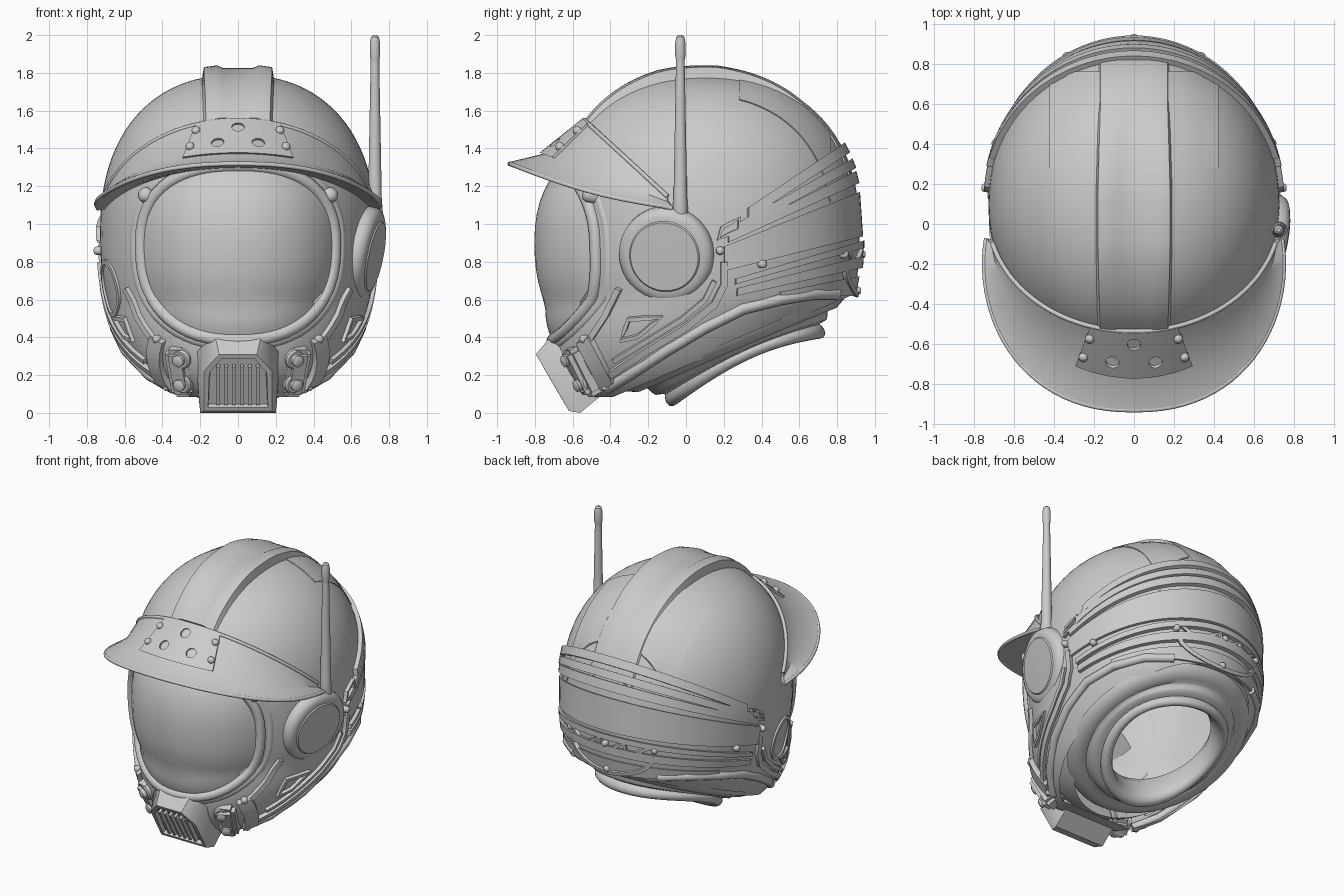
import bpy, bmesh, math
from math import sin, cos, pi, radians, sqrt
from mathutils import Vector, Matrix

if "Cube" in bpy.data.objects:
    bpy.data.objects.remove(bpy.data.objects["Cube"])

grey = bpy.data.materials.new("light_grey")
grey.diffuse_color = (0.6, 0.6, 0.6, 1)
grey.use_nodes = True
grey.node_tree.nodes["Principled BSDF"].inputs["Base Color"].default_value = grey.diffuse_color
CZ, P, RX, RY = 0.95, 2.3, 0.73, 0.82

# --- shell surface: slice radius, slice centre and projections onto it ---
def rh(z):
    d = abs(z - CZ) / (0.84 if z > CZ else 0.95)
    return max(0, 1 - d ** P) ** (1 / P)
def cy(z): return 0.1 - 0.5 * max(0, 0.6 - z)
def push(p, off):
    n = Vector((p.x / RX**2, (p.y - cy(p.z)) / RY**2, (p.z - CZ) / 0.8)).normalized()
    return p + n * off
def side(y, z, off):
    q = rh(z) ** 2 - ((y - cy(z)) / RY) ** 2
    return push(Vector((RX * sqrt(max(q, 0)), y, z)), off)
def front(x, z, off, s=-1):
    q = rh(z) ** 2 - (x / RX) ** 2
    return push(Vector((x, cy(z) + s * RY * sqrt(max(q, 0)), z)), off)
def back(x, z, off): return front(x, z, off, 1)
def top(x, y, off):
    r = min(1, sqrt((x / RX) ** 2 + ((y - 0.1) / RY) ** 2))
    return push(Vector((x, y, CZ + 0.84 * (1 - r ** P) ** (1 / P))), off)
def tilt(phi, a, b, off):
    """Point at azimuth phi where the shell meets the plane z = a + b*y."""
    z = 1.1
    for _ in range(40):
        z = 0.6 * z + 0.4 * (a + b * (cy(z) + (RY * rh(z) + off) * sin(phi)))
    r = rh(z)
    return Vector(((RX * r + off) * cos(phi), cy(z) + (RY * r + off) * sin(phi), z))

# --- mesh helpers ---
def finish(name, bm, angle=35, flip=False):
    bmesh.ops.recalc_face_normals(bm, faces=bm.faces)
    if flip: bmesh.ops.reverse_faces(bm, faces=bm.faces)
    me = bpy.data.meshes.new(name)
    bm.to_mesh(me)
    bm.free()
    me.materials.append(grey)
    for p in me.polygons: p.use_smooth = True
    me.set_sharp_from_angle(angle=radians(angle))
    ob = bpy.data.objects.new(name, me)
    bpy.context.collection.objects.link(ob)
    return ob

def grid(name, rows, loop=True, cyclic=False, caps=True, angle=35):
    bm = bmesh.new()
    vs = [[bm.verts.new(p) for p in r] for r in rows]
    n, m = len(vs), len(vs[0])
    for i in range(n if cyclic else n - 1):
        for j in range(m if loop else m - 1):
            a, b = vs[i], vs[(i + 1) % n]
            bm.faces.new((a[j], a[(j + 1) % m], b[(j + 1) % m], b[j]))
    if caps and loop and not cyclic:
        bm.faces.new(vs[0]); bm.faces.new(vs[-1])
    return finish(name, bm, angle)

def lathe(name, prof, loc, axis=(0, 0, 1), sx=1, n=40, angle=35):
    m = Matrix.Translation(loc) @ Vector(axis).to_track_quat('Z', 'Y').to_matrix().to_4x4()
    rows = [[m @ Vector((r * sx * cos(2*pi*i/n), r * sin(2*pi*i/n), h)) for i in range(n)] for r, h in prof]
    return grid(name, rows, caps=prof[0][0] < 0.3 and prof[-1][0] < 0.2, angle=angle)

def stud(name, p, axis, r=0.022):
    return lathe(name, [(r, -0.03), (r, r*.4), (r*.75, r*.8), (r*.3, r)], p, axis, n=14, angle=60)

def ribbon(name, pts, w, off, f=side, closed=False, signs=(1, -1)):
    """Flat raised strip laid along a 2D path on the shell."""
    pts = [Vector(p) for p in pts]
    path = []
    for a, b in zip(pts, pts[1:] + pts[:1] if closed else pts[1:]):
        k = max(1, int((b - a).length / 0.05))
        path += [a.lerp(b, i / k) for i in range(k)]
    if not closed: path.append(pts[-1])
    n = len(path)
    for s in signs:
        rows = []
        for i, p in enumerate(path):
            q0 = path[i - 1] if closed or i else p
            q1 = path[(i + 1) % n] if closed or i < n - 1 else p
            t = (q1 - q0).normalized()
            d = Vector((-t.y, t.x)) * w / 2
            sec = [f(*(p + d), -0.02), f(*(p + d), off), f(*(p - d), off), f(*(p - d), -0.02)]
            rows.append([Vector((s * v.x, v.y, v.z)) for v in sec])
        grid(name, rows, cyclic=closed)

def tube(name, pts, r, cyclic=False):
    c = bpy.data.curves.new(name, 'CURVE')
    c.dimensions, c.bevel_depth, c.bevel_resolution, c.use_fill_caps = '3D', r, 3, True
    sp = c.splines.new('POLY')
    sp.points.add(len(pts) - 1)
    for q, p in zip(sp.points, pts): q.co = (*p, 1)
    sp.use_cyclic_u, sp.use_smooth = cyclic, True
    c.materials.append(grey)
    ob = bpy.data.objects.new(name, c)
    bpy.context.collection.objects.link(ob)
    bpy.context.view_layer.objects.active = ob
    ob.select_set(True)
    bpy.ops.object.convert(target='MESH')
    bpy.context.object.select_set(False)

# --- main shell and inner liner, open at the tilted neck plane ---
for name, k in (("helmet_shell", 1), ("inner_liner", .92)):
    bm = bmesh.new()
    bmesh.ops.create_uvsphere(bm, u_segments=72, v_segments=48, radius=1)
    for v in bm.verts:
        s, phi = v.co.z, math.atan2(v.co.y, v.co.x)
        z = CZ + (0.84 if s > 0 else 0.95) * math.copysign(min(1, abs(s)) ** (2 / P), s)
        r = rh(z)
        v.co = (k * RX * r * cos(phi), cy(z) + k * RY * r * sin(phi), CZ + k * (z - CZ))
    for co, no in (((0, 0, 0.249), (0, 0.426, -1)), ((0, 0, 0.085), (0, 0, -1))):
        bmesh.ops.bisect_plane(bm, geom=bm.verts[:] + bm.edges[:] + bm.faces[:], plane_co=co, plane_no=no, clear_outer=True)
    # close the small flat area under the chin
    low = sorted((v for v in bm.verts if v.co.z < 0.0851), key=lambda v: math.atan2(v.co.x, -v.co.y - .2))
    if len(low) > 2 and k == 1: bm.faces.new(low)
    finish(name, bm, flip=k < 1)

# --- neck rolls and hole, bent up under the sides ---
neck = lathe("neck_ring", [(.65, -.03), (.63, .0), (.57, .03), (.53, .02), (.515, .035), (.505, .06), (.49, .08), (.46, .088),
      (.445, .095), (.452, .115), (.455, .14), (.447, .165), (.43, .18), (.405, .182), (.385, .165), (.375, .14),
      (.37, .08), (.37, -.02), (.40, -.08)], (0, .26, .36), (0, .39, -.92), sx=0.92, n=64, angle=60)
for v in neck.data.vertices:
    h = (v.co - Vector((0, .26, .36))).dot(Vector((0, .39, -.92)))
    v.co.z += .09 * sin(pi * min(1, max(0, (v.co.y + .1) / .95))) * min(1, max(0, (h - .02) / .13))
for s in (1, -1):
    rim = [(-.42, .13), (-.3, .2), (-.1, .33), (.1, .45), (.3, .55), (.5, .6), (.68, .63), (.8, .63)]
    tube("lower_rim", [Vector((s * p.x, p.y, p.z)) for p in (side(y, z, 0) for y, z in rim)], 0.03)

# --- crown ridge fading to the back, and rear crown panels ---
rows = []
for i in range(41):
    t = 0.72 + i / 40 * 2.05
    h = min(1, 0.3 + i / 16, max(.15, 1 - (i - 18) / 14))
    rows.append([top(x, 0.1 - RY * cos(t), k * h if k > 0 else k) for x, k in
                 ((-.2, -.02), (-.165, .055), (-.1, .055), (-.075, .038), (.075, .038), (.1, .055), (.165, .055), (.2, -.02))])
grid("crown_ridge", rows)
for s in (1, -1):
    grid("crown_panel", [[top(s * x, .28 + i * .04, k) for x, k in ((.15, -.02), (.15, .006), (.24, .006), (.33, .006), (.42, .006), (.42, -.02))]
                         for i in range(13)])

# --- face visor and frame ---
def outline(r, t, e=2 / 2.4):
    c, s = cos(t), sin(t)
    return (.495 * r * math.copysign(abs(c) ** e, c) * (1 + .06 * s), .845 + .445 * r * math.copysign(abs(s) ** e, s))
N = 64
rows = [[front(*outline(r, 2*pi*j/N), 0.08 * (1 - r ** 2.5) + 0.004) for j in range(N)] for r in (.01, .15, .3, .45, .6, .72, .83, .92, 1)]
grid("visor_glass", rows, angle=60)
tube("visor_frame", [front(*outline(1.04, 2*pi*j/N), -0.004) for j in range(N)], 0.034, True)
tube("outer_face_frame", [front(*outline(1.13, 2*pi*j/N), -0.03) for j in range(N)], 0.036, True)
for s in (1, -1):
    stud("frame_tab", front(s * .48, 1.15, .01), (s * .4, -1, .3), .04)

# --- cap brim lofted along its arc, with edge beads ---
def T(a, o): return tilt(a - pi/2, 1.055, -.92, o)
def M(a, o): return tilt(a - pi/2, 1.08, -.385, o + .1 * max(0, cos(a * 1.2)))
def O(a, dz=0):
    y = -.2 - .733 * cos(a)
    sag = .03 * sin(pi * min(1, max(0, (-y - .1) / .83)))
    return Vector((.75 * math.copysign(abs(sin(a)) ** .88, a), y, 1.073 - .274 * y + dz - sag))
rows, bead, edge = [], [], []
for i in range(49):
    a = radians(-100 + i * 200 / 48)
    b = a * .76
    rows.append([T(b, .015), M(b, .015), O(a), O(a, -.02), tilt(b - pi/2, 1.045, -.385, -.02), T(b, -.03)])
    bead.append(T(b, .012)); edge.append(O(a, -.01))
grid("cap_brim", rows)
tube("brim_top_bead", bead, 0.012)
tube("brim_edge_bead", edge, 0.012)

# forehead plate with three vent holes
rows = [[T(a, .03), M(a, .035), M(a, -.01), T(a, -.02)] for a in (-.38 + i * .0475 for i in range(17))]
plate = grid("forehead_plate", rows)
for x, f in ((0, .25), (-.1, .68), (.1, .68)):
    p = T(x * 1.5, .03).lerp(M(x * 1.5, .035), f)
    cut = lathe("vent_cutter", [(.034, -.025), (.034, .1)], p, (x * .8, -.76, .65), n=20)
    cut.hide_render = True
    md = plate.modifiers.new("vent", 'BOOLEAN')
    md.operation, md.object = 'DIFFERENCE', cut
    bpy.context.view_layer.objects.active = plate
    bpy.ops.object.modifier_apply(modifier=md.name)
    bpy.data.objects.remove(cut)
for p in plate.data.polygons: p.use_smooth = False
for s in (1, -1):
    for f in (.25, .72):
        a = s * .35
        stud("plate_stud", T(a, .03).lerp(M(a, .035), f), (s * .3, -.8, .55), .023)

# --- bands wrapping the back: start y, heights there, end y, heights there ---
def band(name, y0, l0, h0, y1, l1, h1, off):
    bl, bh = (l1 - l0) / (y1 - y0), (h1 - h0) / (y1 - y0)
    p0 = math.asin((y0 - .1) / .8)
    rows = []
    for i in range(49):
        phi = p0 + (pi - 2 * p0) * i / 48
        lo, hi = (l0 - bl * y0, bl), (h0 - bh * y0, bh)
        rows.append([tilt(phi, *lo, -.02), tilt(phi, *lo, off), tilt(phi, *hi, off), tilt(phi, *hi, -.02)])
    grid(name, rows)
for b in ((.32, 1.02, 1.08, .84, 1.36, 1.43, .03), (.28, .96, 1.01, .87, 1.28, 1.34, .03), (.22, .9, .94, .88, 1.2, 1.27, .025)):
    band("upper_band", *b)
band("broad_band", .2, .75, .88, .92, .93, 1.17, .018)
for b in ((.26, .68, .71, .9, .86, .9, .025), (.27, .62, .66, .9, .76, .82, .025), (.5, .62, .64, .9, .62, .72, .012)):
    band("lower_band", *b)
ribbon("back_arc", [(.32 * cos(t), .8 + .17 * sin(t)) for t in (pi + i * pi / 16 for i in range(17))], .025, .025, back, signs=(1,))
ribbon("back_truss", [(-.32, .87), (-.16, .78), (-.14, .87), (.02, .78), (.04, .87), (.2, .78), (.32, .87)], .02, .022, back, signs=(1,))
for x, z in ((-.33, .84), (0, .84), (.33, .84), (0, .65)):
    stud("back_stud", back(x, z, .012), (x, 1, 0))

# --- cheek straps, trusses and studs on both sides ---
ribbon("jaw_bar", [(-.53, .4), (-.41, .16)], .07, .035)
ribbon("cheek_strap", [(-.4, .21), (-.2, .34), (0, .46), (.15, .58), (.2, .68), (.2, .8)], .035, .025)
ribbon("cheek_strap_upper", [(-.38, .28), (-.2, .39), (-.02, .5), (.1, .6), (.15, .7)], .025, .02)
ribbon("cheek_edge", [(-.5, .4), (-.42, .52), (-.35, .66)], .03, .025)
ribbon("cheek_triangle", [(-.34, .39), (-.3, .5), (-.13, .51), (-.25, .41)], .02, .02, closed=True)
ribbon("side_window", [(.17, .92), (.19, .98), (.28, 1.03), (.28, .97)], .018, .025, closed=True)
for s in (1, -1):
    for y, z in ((-.53, .4), (-.42, .15), (.18, .86), (.4, .79)):
        p = side(y, z, .018)
        stud("side_stud", (s * p.x, p.y, p.z), (s * p.x, p.y - .1, 0))
ring = [(-.12 + .14 * cos(i * pi / 12), .66 + .14 * sin(i * pi / 12)) for i in range(24)]
ribbon("left_socket_ring", ring, .025, .012, closed=True, signs=(-1,))

# --- right ear cup and antenna ---
lathe("ear_cup", [(.2, -.14), (.245, -.06), (.257, -.01), (.255, .025), (.24, .05), (.215, .062), (.19, .064), (.183, .072), (.06, .076)],
      (.662, -.1, .84), (1, -.22, -.2), n=48)
lathe("antenna", [(.03, .02), (.042, .06), (.036, .14), (.023, .85), (.023, .87), (.027, .89), (.027, .96), (.021, .99), (.01, 1.0)],
      (.725, -.03, 1.0), n=20)

# --- mouthpiece with recessed grille and side screws ---
bm = bmesh.new()
for x, y, z in ((.1, -.795, .31), (.18, -.742, .22), (.18, -.62, .01), (.12, -.72, .4), (.23, -.62, .37),
                (.21, -.52, .1), (.2, -.56, .0), (.2, -.44, .1), (.15, -.5, .42)):
    for s in (1, -1): bm.verts.new((s * x, y, z))
bmesh.ops.convex_hull(bm, input=bm.verts)
bmesh.ops.dissolve_limit(bm, angle_limit=0.02, verts=bm.verts, edges=bm.edges)
bm.normal_update()
face = max(bm.faces, key=lambda f: f.normal.dot(Vector((0, -.86, -.5))))
bmesh.ops.inset_region(bm, faces=[face], thickness=.03)
bmesh.ops.inset_region(bm, faces=[face], thickness=.004, depth=-.03)
finish("mouthpiece", bm)
for x in (-.105, -.063, -.021, .021, .063, .105):
    bm = bmesh.new()
    m = Matrix.Translation((x, -.685, .15)) @ Matrix.Rotation(radians(30.2), 4, 'X') @ Matrix.Diagonal((.018, .03, .23, 1))
    bmesh.ops.create_cube(bm, size=1, matrix=m)
    finish("grille_slat", bm)
for s in (1, -1):
    bm = bmesh.new()
    m = Matrix.Translation((s * .3, -.53, .23)) @ Matrix.Rotation(s * .35, 4, 'Z') @ Matrix.Rotation(radians(28), 4, 'X') @ Matrix.Diagonal((.12, .14, .28, 1))
    bmesh.ops.create_cube(bm, size=1, matrix=m)
    bmesh.ops.bevel(bm, geom=bm.edges[:], offset=.025, segments=2, affect='EDGES')
    finish("cheek_block", bm)
    for x, y, z in ((.3, -.61, .285), (.295, -.545, .155)):
        lathe("cheek_screw", [(.055, -.06), (.055, .01), (.045, .02), (.032, .02), (.032, .045), (.02, .052)],
              (s * x, y, z), (s * .45, -.86, -.3), n=18)
